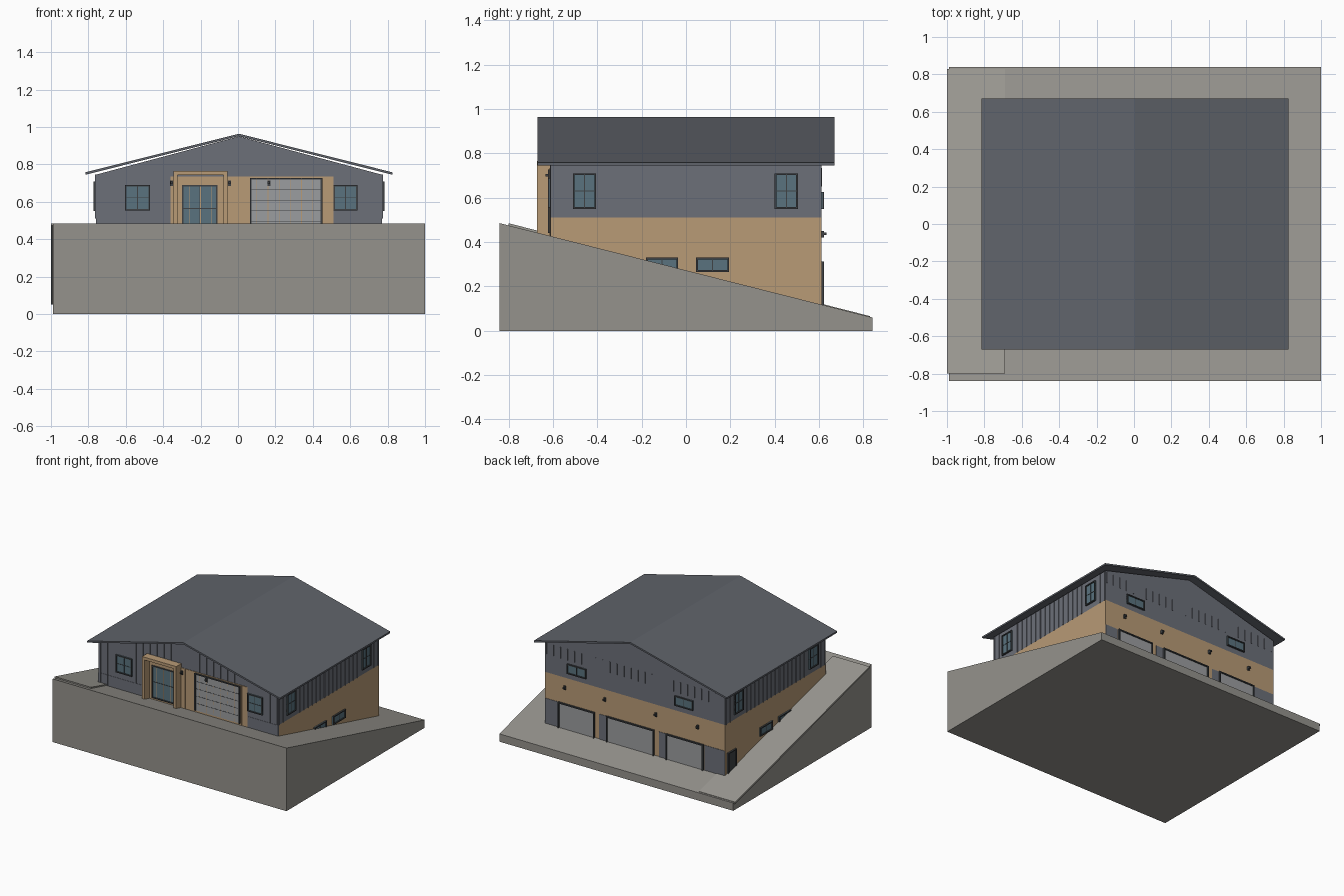
import bpy, bmesh

if "Cube" in bpy.data.objects:
    bpy.data.objects.remove(bpy.data.objects["Cube"])

def mat(name, r, g, b):
    m = bpy.data.materials.new(name)
    m.diffuse_color = (r, g, b, 1)
    m.use_nodes = True
    m.node_tree.nodes["Principled BSDF"].inputs["Base Color"].default_value = m.diffuse_color
    return m

TAN = mat("tan_cladding", .48, .325, .18)
WALL = mat("grey_siding", .15, .16, .19)
ROOF = mat("roof_metal", .115, .125, .145)
GLASS = mat("window_glass", .10, .17, .21)
DARK = mat("dark_trim", .05, .055, .06)
EARTH = mat("ground", .30, .29, .265)
PAVE = mat("paving", .33, .32, .29)
DOOR = mat("door_panel", .33, .34, .35)

def prism(name, pts, axis, a, b, m):
    """Extrude a 2D profile along x (pts = y,z) or along y (pts = x,z)."""
    bm = bmesh.new()
    f = lambda p, t: (t, p[0], p[1]) if axis == 'x' else (p[0], t, p[1])
    v0 = [bm.verts.new(f(p, a)) for p in pts]
    v1 = [bm.verts.new(f(p, b)) for p in pts]
    bm.faces.new(v0)
    bm.faces.new(v1[::-1])
    n = len(pts)
    for i in range(n):
        bm.faces.new((v0[i], v1[i], v1[(i + 1) % n], v0[(i + 1) % n]))
    bmesh.ops.recalc_face_normals(bm, faces=bm.faces)
    me = bpy.data.meshes.new(name)
    bm.to_mesh(me)
    bm.free()
    me.materials.append(m)
    ob = bpy.data.objects.new(name, me)
    bpy.context.collection.objects.link(ob)
    return ob

def box(name, x0, x1, y0, y1, z0, z1, m):
    return prism(name, [(x0, z0), (x1, z0), (x1, z1), (x0, z1)], 'y', y0, y1, m)

X0, X1, Y = -.76, .77, .61
SIDES = {'front': ('y', -Y, -1), 'back': ('y', Y, 1), 'left': ('x', X0, -1), 'right': ('x', X1, 1)}

def on_wall(name, side, u0, u1, z0, z1, out, m, start=-.01):
    """Slab lying on a wall, from depth start to out."""
    ax, p, s = SIDES[side]
    d0, d1 = sorted((p + s * start, p + s * out))
    if ax == 'y':
        return box(name, u0, u1, d0, d1, z0, z1, m)
    return box(name, d0, d1, u0, u1, z0, z1, m)

def frame(name, side, u0, u1, z0, z1, w, out, m, sill=True):
    on_wall(name + "_jamb", side, u0, u0 + w, z0, z1, out, m)
    on_wall(name + "_jamb", side, u1 - w, u1, z0, z1, out, m)
    on_wall(name + "_head", side, u0 + w, u1 - w, z1 - w, z1, out, m)
    if sill:
        on_wall(name + "_sill", side, u0 + w, u1 - w, z0, z0 + w, out, m)

def window(name, side, u0, u1, z0, z1, cross=True, upright=True):
    on_wall(name + "_glass", side, u0, u1, z0, z1, .005, GLASS)
    frame(name + "_frame", side, u0, u1, z0, z1, .008, .012, DARK)
    c, h = (u0 + u1) / 2, (z0 + z1) / 2
    if upright:
        on_wall(name + "_mullion", side, c - .002, c + .002, z0, z1, .007, DARK)
    if cross:
        on_wall(name + "_bar", side, u0, u1, h - .002, h + .002, .007, DARK)

def garage(name, side, u0, u1, z0, z1, rows):
    on_wall(name, side, u0, u1, z0, z1, .005, DOOR)
    frame(name + "_frame", side, u0 - .006, u1 + .006, z0, z1 + .008, .009, .013, DARK, False)
    for i in range(1, rows):
        z = z0 + (z1 - z0) * i / rows
        on_wall(name + "_groove", side, u0, u1, z - .0015, z + .0015, .006, DARK)

def lamp(side, u, z):
    on_wall("lamp_plate", side, u - .008, u + .008, z - .014, z + .014, .012, DARK)
    on_wall("lamp_head", side, u - .006, u + .006, z - .004, z + .008, .024, DARK)

# Sloping ground and the thin side path
prism("sloping_ground", [(-.84, 0), (.84, 0), (.84, .06), (-.84, .485)], 'x', -.99, 1, EARTH)
prism("side_path", [(-.80, .473), (.5, .134), (.83, .05), (.83, .066), (.5, .150), (-.80, .485)],
      'x', -1, -.69, PAVE)

# House body: tan lower storey, grey gabled upper storey
box("lower_storey", X0, X1, -Y, Y, .08, .51, TAN)
prism("upper_storey", [(X0, .51), (X1, .51), (X1, .745), (.005, .95), (X0, .745)], 'y', -Y, Y, WALL)

# Gable roof
for s in (-1, 1):
    e = .005 + .82 * s
    prism("roof_slope", [(.005, .964), (e, .758), (e, .745), (.005, .951)], 'y', -.67, .67, ROOF)

# Front cladding: grey base, tan entrance panel
on_wall("front_base", 'front', X0, X1, .36, .51, .002, WALL)
on_wall("entrance_panel", 'front', -.36, .51, .36, .735, .004, TAN)

# Board battens on all walls
for i in range(25):
    y = -.60 + i * .05
    if all(abs(abs(y) - .455) > .057 for _ in (0,)):
        for side in ('left', 'right'):
            on_wall("side_batten", side, y - .003, y + .003, .51, .745, .005, WALL)
for i in range(26):
    x = -.74 + i * .06
    top = .94 - abs(x) * .268
    clear = not (-.61 < x < -.465 or .505 < x < .65)
    if -.36 < x < .51:
        on_wall("front_batten", 'front', x - .002, x + .002, .735, top, .004, WALL)
        on_wall("entrance_batten", 'front', x - .002, x + .002, .42, .735, .005, TAN)
    elif clear:
        on_wall("front_batten", 'front', x - .002, x + .002, .42, top, .004, WALL)
    on_wall("back_batten", 'back', x - .003, x + .003, .65, .735, .004, WALL)

# Front windows, glazed entrance and garage
window("front_window", 'front', -.605, -.47, .555, .69)
window("front_window", 'front', .51, .64, .555, .69)
window("entrance_door", 'front', -.30, -.11, .44, .69)
garage("front_garage", 'front', .07, .445, .44, .72, 5)

# Projecting entrance portal
frame("portal", 'front', -.345, -.055, .43, .765, .022, .062, TAN, False)
for x in (-.355, -.045, .165):
    lamp('front', x, .70)

# Side windows on both storeys, and the lower side door
for side in ('left', 'right'):
    for a, b in ((-.51, -.405), (.40, .505)):
        window("side_window", side, a, b, .55, .71)
    for a, b in ((-.18, -.035), (.045, .195)):
        window("low_window", side, a, b, .265, .33, cross=False)
on_wall("side_door", 'left', .49, .58, .11, .28, .006, DARK)
frame("side_door_frame", 'left', .485, .585, .11, .285, .008, .012, DARK, False)

# Back: grey piers, three garage doors, lamps and windows
for a, b in ((.665, X1), (.25, .31), (-.26, -.20), (X0, -.585)):
    on_wall("back_pier", 'back', a, b, .08, .31, .003, WALL)
for a, b in ((.353, .65), (-.155, .24), (-.573, -.267)):
    garage("back_garage", 'back', a, b, .10, .305, 1)
for x in (.60, .26, -.174, -.53):
    lamp('back', x, .435)
for a, b in ((.42, .58), (-.49, -.335)):
    window("back_window", 'back', a, b, .55, .625, cross=False)
